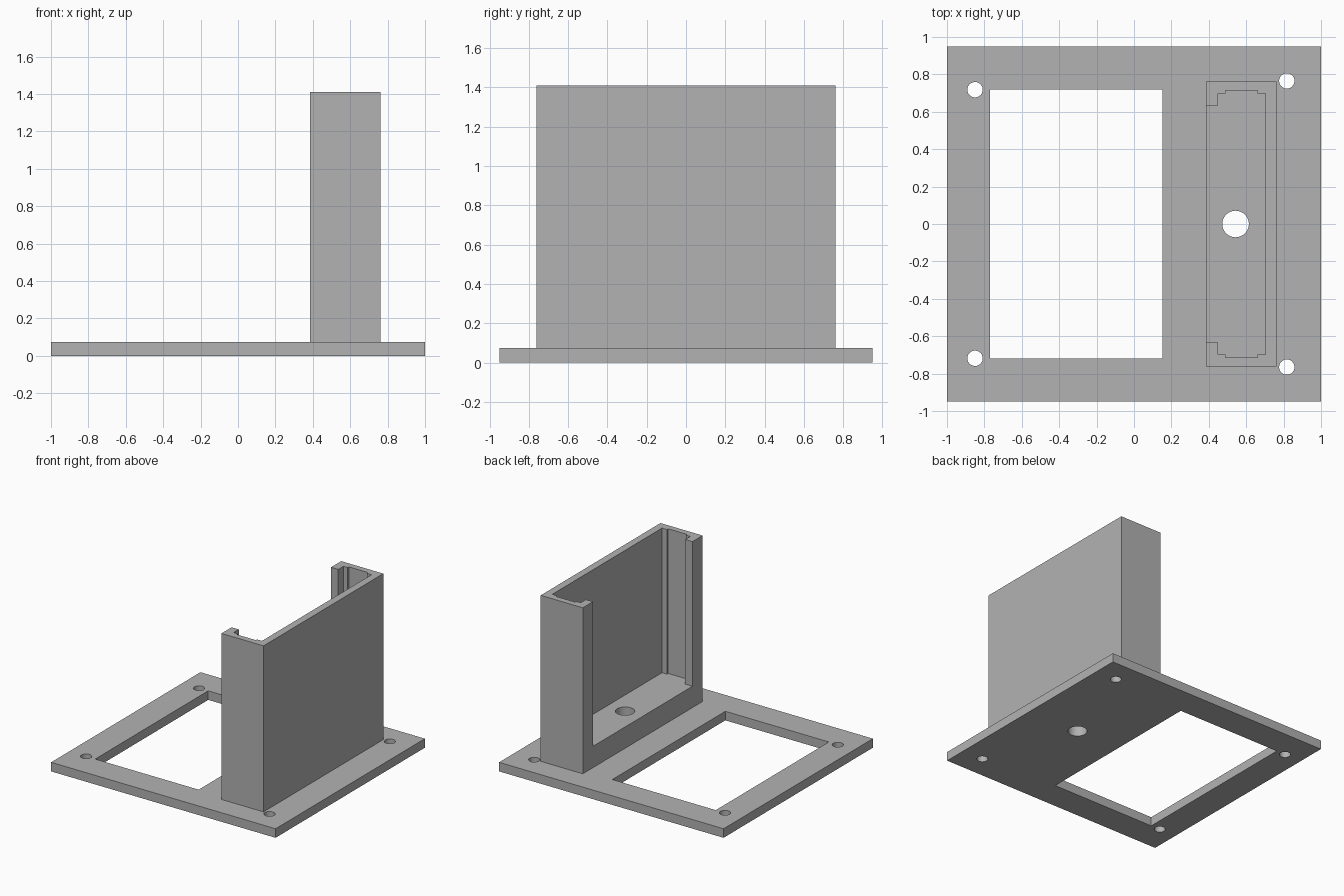
import bpy
import bmesh
import math

cube = bpy.data.objects.get("Cube")
if cube:
    bpy.data.objects.remove(cube, do_unlink=True)

PLATE_TOP = 0.073
FLOOR = 0.245
TOP = 1.41

grey = bpy.data.materials.new("plain grey")
grey.use_nodes = True
grey.diffuse_color = (0.448, 0.448, 0.448, 1)
grey.node_tree.nodes["Principled BSDF"].inputs["Base Color"].default_value = grey.diffuse_color


def prism(name, outline, z0, z1):
    """Extrude a flat outline between two heights."""
    bm = bmesh.new()
    face = bm.faces.new([bm.verts.new((x, y, z0)) for x, y in outline])
    ext = bmesh.ops.extrude_face_region(bm, geom=[face])
    verts = [v for v in ext["geom"] if isinstance(v, bmesh.types.BMVert)]
    bmesh.ops.translate(bm, verts=verts, vec=(0, 0, z1 - z0))
    bmesh.ops.recalc_face_normals(bm, faces=bm.faces)
    mesh = bpy.data.meshes.new(name)
    bm.to_mesh(mesh)
    bm.free()
    mesh.materials.append(grey)
    obj = bpy.data.objects.new(name, mesh)
    bpy.context.collection.objects.link(obj)
    return obj


def rect(x0, x1, half_y):
    return [(x0, -half_y), (x1, -half_y), (x1, half_y), (x0, half_y)]


def circle(x, y, r, n=48):
    return [(x + r * math.cos(math.tau * i / n), y + r * math.sin(math.tau * i / n))
            for i in range(n)]


def cut(obj, outline, z0, z1):
    """Subtract a prism from the part and discard the cutter."""
    cutter = prism("cutter", outline, z0, z1)
    cutter.hide_render = True
    mod = obj.modifiers.new("cut", "BOOLEAN")
    mod.operation = "DIFFERENCE"
    mod.solver = "EXACT"
    mod.object = cutter
    bpy.context.view_layer.objects.active = obj
    bpy.ops.object.modifier_apply(modifier=mod.name)
    bpy.data.objects.remove(cutter, do_unlink=True)


# Base plate with a large window and four screw holes
plate = prism("base_plate", rect(-1, 1, 0.95), 0, PLATE_TOP)
cut(plate, rect(-0.769, 0.153, 0.719), -0.1, 0.2)
for side in (-1, 1):
    cut(plate, circle(-0.85, side * 0.718, 0.041), -0.1, 0.2)
    cut(plate, circle(0.817, side * 0.765, 0.041), -0.1, 0.2)

# Upright holder with a stepped slot, open towards the window and at the top
holder = prism("upright_holder", rect(0.386, 0.761, 0.762), PLATE_TOP, TOP)
half = [(0.3, 0.633), (0.45, 0.633), (0.45, 0.698), (0.488, 0.698),
        (0.488, 0.713), (0.659, 0.713), (0.659, 0.698), (0.702, 0.698)]
cut(holder, half + [(x, -y) for x, y in reversed(half)], FLOOR, TOP + 0.1)

# Cable hole through the holder floor and the plate
for part in (plate, holder):
    cut(part, circle(0.543, 0, 0.071), -0.1, 0.4)

# Smooth the round hole walls, keep every other edge sharp
bpy.ops.object.select_all(action="DESELECT")
for part in (plate, holder):
    part.select_set(True)
bpy.context.view_layer.objects.active = plate
bpy.ops.object.shade_smooth_by_angle(angle=math.radians(30))
